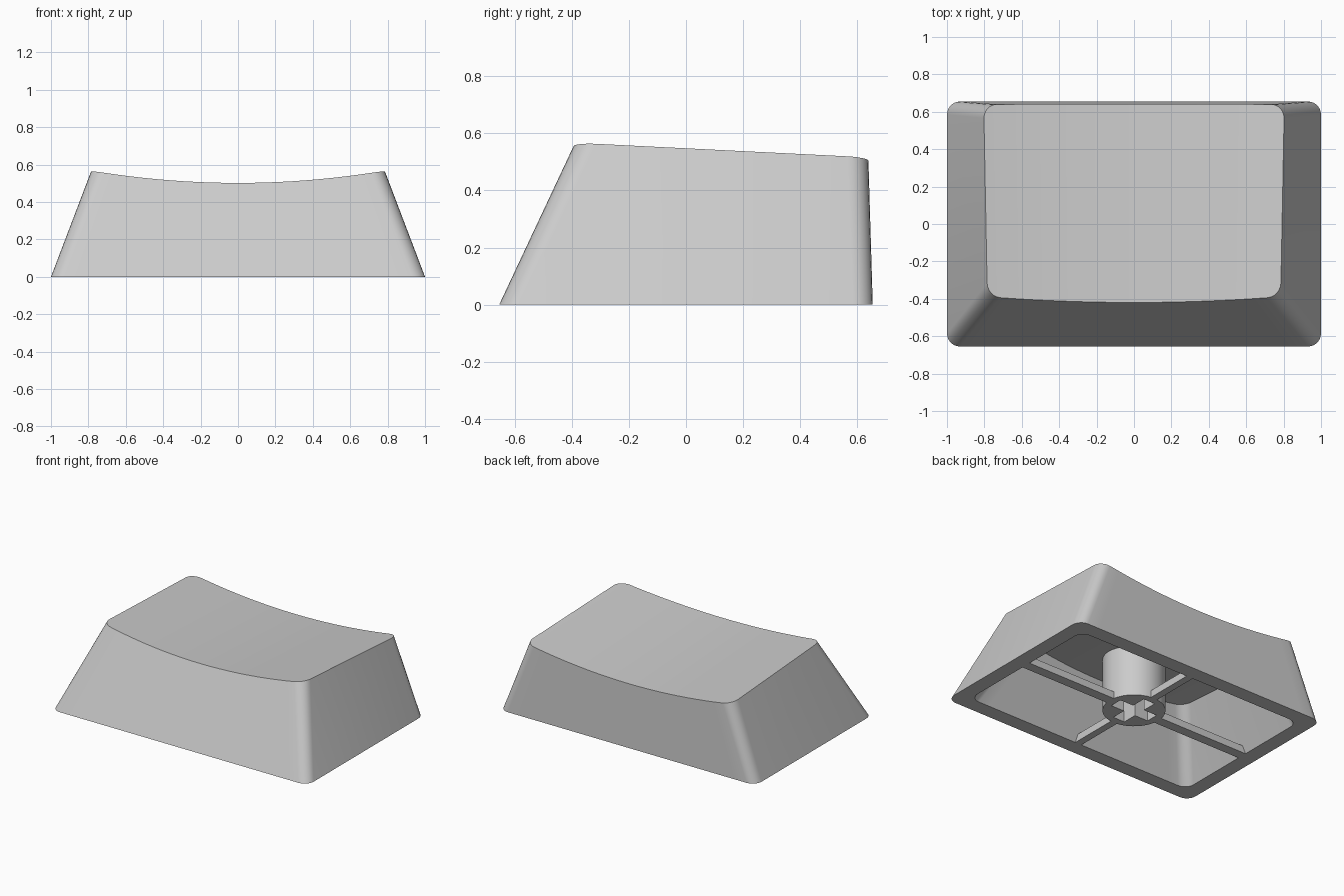
import bpy, bmesh, math
from mathutils import Vector

if "Cube" in bpy.data.objects:
    bpy.data.objects.remove(bpy.data.objects["Cube"])

grey = bpy.data.materials.new("warm_grey_plastic")
grey.diffuse_color = (0.6, 0.6, 0.6, 1)
grey.use_nodes = True
grey.node_tree.nodes["Principled BSDF"].inputs["Base Color"].default_value = grey.diffuse_color


def finish(obj, angle=30):
    obj.data.materials.clear()
    obj.data.materials.append(grey)
    bpy.ops.object.select_all(action='DESELECT')
    obj.select_set(True)
    bpy.context.view_layer.objects.active = obj
    bpy.ops.object.shade_smooth_by_angle(angle=math.radians(angle))


def half_chain(half_x, y_mid, y_edge, radius, corner=6, edge=20):
    """Left to right along one long side, with a rounded corner at each end."""
    s = 1 if y_edge > y_mid else -1
    cx, cy = half_x - radius, y_edge - s * radius
    arc = [(cx + radius * math.cos(a), cy + s * radius * math.sin(a))
           for a in (math.pi / 2 * i / corner for i in range(corner + 1))]
    left = [(-x, y) for x, y in arc]
    middle = [(-cx + 2 * cx * i / edge, y_edge) for i in range(1, edge)]
    return left + middle + arc[::-1]


def rounded(half_x, front, back, radius):
    mid = (front + back) / 2
    return (half_chain(half_x, mid, front, radius)
            + half_chain(half_x, mid, back, radius)[::-1])


def dish(x, y):
    """Saddle height: cylindrical scoop across x, sloping down to the back."""
    return 0.567 - 0.053 * (y + 0.38) - 0.067 * (1 - (x / 0.785) ** 2)


def wall_rings(bm, low, high, z_ref, drop):
    """Tapered wall from z = 0 up to where it meets the lowered dish."""
    bottom, top = [], []
    for a, b in zip(low, high):
        p, q = Vector((*a, 0)), Vector((*b, z_ref))
        t = 1.0
        for _ in range(12):
            v = p.lerp(q, t)
            t = (dish(v.x, v.y) - drop) / z_ref
        bottom.append(bm.verts.new(p))
        top.append(bm.verts.new(p.lerp(q, t)))
    return bottom, top


def bridge(bm, a, b):
    n = len(a)
    for i in range(n):
        j = (i + 1) % n
        bm.faces.new((a[i], a[j], b[j], b[i]))


def cap(bm, ring):
    n = len(ring)
    for i in range(n // 2 - 1):
        bm.faces.new((ring[i], ring[i + 1], ring[n - 2 - i], ring[n - 1 - i]))


# hollow cap: outer walls, dished top, bottom rim, cavity walls and ceiling
bm = bmesh.new()
out_low, out_top = wall_rings(bm, rounded(1.0, -0.655, 0.655, 0.07),
                              rounded(0.785, -0.39, 0.638, 0.075), 0.565, 0)
in_low, in_top = wall_rings(bm, rounded(0.895, -0.55, 0.55, 0.07),
                            rounded(0.67, -0.31, 0.53, 0.07), 0.445, 0.12)
bridge(bm, out_low, out_top)
cap(bm, out_top)
bridge(bm, in_low, out_low)
bridge(bm, in_top, in_low)
cap(bm, in_top)
bmesh.ops.recalc_face_normals(bm, faces=bm.faces)
mesh = bpy.data.meshes.new("cap_shell")
bm.to_mesh(mesh)
bm.free()
shell = bpy.data.objects.new("cap_shell", mesh)
bpy.context.collection.objects.link(shell)
finish(shell)


def box(name, lo, hi):
    lo, hi = Vector(lo), Vector(hi)
    bpy.ops.mesh.primitive_cube_add(size=1, location=(lo + hi) / 2)
    obj = bpy.context.object
    obj.name = name
    obj.scale = hi - lo
    bpy.ops.object.transform_apply(location=True, scale=True)
    return obj


# round stem under the ceiling
bpy.ops.mesh.primitive_cylinder_add(vertices=48, radius=0.2, depth=0.39,
                                    location=(0, 0, 0.195))
stem = bpy.context.object
stem.name = "stem"

# cross-shaped socket in the stem
for sx, sy in ((0.15, 0.045), (0.045, 0.15)):
    cutter = box("socket_cutter", (-sx, -sy, -0.1), (sx, sy, 0.28))
    cutter.hide_render = True
    mod = stem.modifiers.new("socket", 'BOOLEAN')
    mod.operation = 'DIFFERENCE'
    mod.solver = 'EXACT'
    mod.object = cutter
    bpy.context.view_layer.objects.active = stem
    bpy.ops.object.modifier_apply(modifier=mod.name)
    bpy.data.objects.remove(cutter, do_unlink=True)
finish(stem)

# thin ribs joining the stem to the rim
for side, s in (("right", 1), ("left", -1)):
    x0, x1 = sorted((s * 0.195, s * 0.895))
    finish(box(side + "_rib", (x0, -0.035, 0), (x1, 0.035, 0.05)))
for side, s in (("back", 1), ("front", -1)):
    y0, y1 = sorted((s * 0.195, s * 0.55))
    finish(box(side + "_rib", (-0.025, y0, 0), (0.025, y1, 0.05)))
